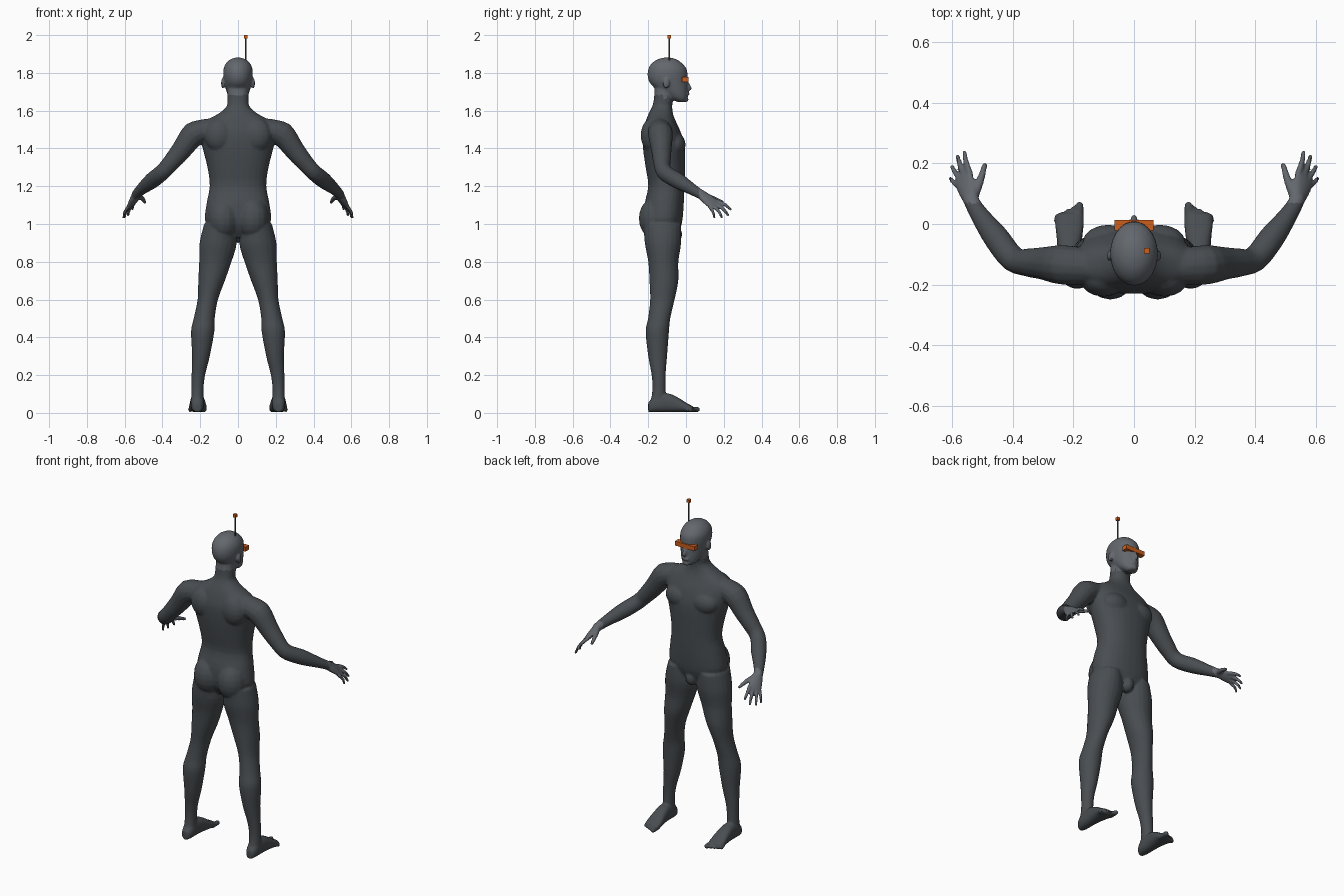
import bpy
import bmesh
from math import cos, sin, pi
from mathutils import Vector, Matrix

if "Cube" in bpy.data.objects:
    bpy.data.objects.remove(bpy.data.objects["Cube"], do_unlink=True)


def material(name, red, green, blue):
    mat = bpy.data.materials.new(name)
    mat.use_nodes = True
    colour = (red, green, blue, 1)
    mat.diffuse_color = colour
    mat.node_tree.nodes["Principled BSDF"].inputs["Base Color"].default_value = colour
    return mat


suit = material("dark grey suit", 0.066, 0.075, 0.083)
skin = material("mid grey skin", 0.125, 0.138, 0.155)
orange = material("orange", 0.6, 0.11, 0.012)


def spline(a, b, c, d, t):
    """Catmull-Rom interpolation between b and c."""
    return b + (c - a) * (t / 2) + (a - b * 2.5 + c * 2 - d / 2) * t * t \
        + ((b - c) * 1.5 + (d - a) / 2) * t ** 3


def loft(bm, rings, steps=3, sides=20, power=1.0):
    """Skin closed rings, each given as centre, half axis u, half axis v."""
    dense = []
    last = len(rings) - 1
    for i in range(last):
        around = [rings[max(i - 1, 0)], rings[i], rings[i + 1], rings[min(i + 2, last)]]
        for k in range(steps):
            dense.append([spline(*column, k / steps) for column in zip(*around)])
    dense.append(rings[last])

    def bulge(value):
        return abs(value) ** power * (1 if value > 0 else -1)

    loops = []
    for centre, u, v in dense:
        angles = [2 * pi * (j + 0.5) / sides for j in range(sides)]
        loops.append([bm.verts.new(centre + u * bulge(cos(a)) + v * bulge(sin(a)))
                      for a in angles])
    for low, high in zip(loops, loops[1:]):
        for j in range(sides):
            k = (j + 1) % sides
            bm.faces.new((low[j], low[k], high[k], high[j]))
    bm.faces.new(loops[0][::-1])
    bm.faces.new(loops[-1])


def flat_ring(x, y, z, rx, ry):
    return [Vector((x, y, z)), Vector((rx, 0, 0)), Vector((0, ry, 0))]


def profile(rows):
    """Central horizontal rings from height, half width, back and front."""
    return [flat_ring(0, (back + front) / 2, z, rx, (front - back) / 2)
            for z, rx, back, front in rows]


def ball(bm, centre, size):
    matrix = Matrix.Translation(centre) @ Matrix.Diagonal((*size, 1))
    bmesh.ops.create_uvsphere(bm, u_segments=16, v_segments=10, radius=1, matrix=matrix)


def tube(bm, points, radii, steps=3):
    """Round limb along a path, with rounded ends."""
    points = [Vector(p) for p in points]
    rings = []
    for i, (point, radius) in enumerate(zip(points, radii)):
        along = (points[min(i + 1, len(points) - 1)] - points[max(i - 1, 0)]).normalized()
        u = along.cross(Vector((0, 0, 1))).normalized()
        rings.append([point, u * radius, along.cross(u) * radius])
    loft(bm, rings, steps, 14)
    for end in (0, -1):
        ball(bm, points[end], [radii[end] * 0.98] * 3)


body = bmesh.new()

# Leg, from hip to heel
loft(body, [flat_ring(*row) for row in (
    (.10, -.125, 1.0, .08, .10), (.105, -.122, .9, .099, .097),
    (.12, -.12, .8, .086, .08), (.14, -.117, .7, .071, .077),
    (.16, -.125, .6, .054, .065), (.179, -.142, .5, .056, .059),
    (.187, -.152, .43, .062, .062), (.196, -.15, .3, .047, .05),
    (.21, -.145, .2, .036, .037), (.215, -.143, .12, .032, .035),
    (.215, -.15, .04, .034, .042))])

# Foot, lofted from heel to ball, then toes
foot = []
for y, x, rx, rz in ((-.2, .215, .02, .025), (-.17, .215, .034, .04),
                     (-.1, .215, .037, .05), (-.04, .213, .043, .038),
                     (.0, .213, .047, .025), (.035, .211, .043, .016)):
    foot.append([Vector((x, y, rz + .004)), Vector((rx, 0, 0)), Vector((0, 0, rz))])
loft(body, foot, power=0.8)
for i in range(5):
    thick = .014 if i == 0 else .0095
    x = .18 + .0185 * i
    tip = .06 - .009 * i
    tube(body, [(x, .01, .018), (x, tip - .02, .018), (x, tip, thick + .004)],
         [thick, thick, thick])

# Arm, from shoulder to wrist
tube(body, [(.15, -.14, 1.50), (.235, -.135, 1.475), (.30, -.13, 1.39), (.35, -.127, 1.33),
            (.40, -.115, 1.275), (.455, -.045, 1.23), (.51, .03, 1.185), (.54, .08, 1.155)],
     [.06, .066, .054, .047, .043, .043, .031, .025])

# Palm and fingers: knuckle, tip, thickness
fingers = [((.54, .162, 1.123), (.562, .245, 1.072), .0095),
           ((.557, .157, 1.109), (.585, .23, 1.04), .0097),
           ((.573, .145, 1.096), (.604, .195, 1.028), .0093),
           ((.585, .127, 1.087), (.609, .153, 1.027), .0083)]
across = (Vector(fingers[3][0]) - Vector(fingers[0][0])).normalized()
wrist = Vector((.535, .072, 1.162))
knuckles = Vector((.564, .15, 1.103))
normal = across.cross(knuckles - wrist).normalized()
loft(body, [[wrist.lerp(knuckles, t), across * wide, normal * thick]
            for t, wide, thick in ((0, .026, .022), (.5, .036, .019), (1, .041, .012))])
for knuckle, tip, thick in fingers:
    base, end = Vector(knuckle), Vector(tip)
    middle = base.lerp(end, 0.5) + Vector((.004, .004, .004))
    tube(body, [base, middle, end - (end - base).normalized() * thick],
         [thick * 1.1, thick, thick * 0.8])
tube(body, [(.53, .09, 1.152), (.507, .145, 1.135), (.493, .195, 1.115)],
     [.017, .013, .009])

# Buttock, chest muscle, shoulder blade, ear
ball(body, (.078, -.162, 1.03), (.085, .088, .11))
ball(body, (.085, -.06, 1.42), (.085, .058, .065))
ball(body, (.10, -.18, 1.47), (.08, .06, .09))
ball(body, (.081, -.105, 1.745), (.009, .018, .029))

# Mirror every sided part
copied = bmesh.ops.duplicate(body, geom=body.verts[:] + body.edges[:] + body.faces[:])
bmesh.ops.scale(body, vec=(-1, 1, 1),
                verts=[g for g in copied["geom"] if isinstance(g, bmesh.types.BMVert)])

# Torso and neck
loft(body, profile((
    (.93, .07, -.17, -.05), (1.0, .17, -.215, -.022), (1.1, .168, -.22, -.012),
    (1.2, .15, -.2, -.008), (1.3, .162, -.214, -.005), (1.4, .187, -.228, -.006),
    (1.48, .2, -.23, -.025), (1.54, .18, -.215, -.052), (1.58, .11, -.2, -.068),
    (1.62, .062, -.18, -.073), (1.66, .056, -.17, -.068), (1.73, .055, -.165, -.05))),
    sides=28, power=0.88)
ball(body, (0, -.06, .945), (.035, .04, .045))

# Head, nose, lips and chin
loft(body, profile((
    (1.646, .025, -.045, -.005), (1.665, .046, -.085, .006), (1.7, .061, -.14, .01),
    (1.74, .071, -.187, .009), (1.78, .078, -.203, .009), (1.82, .077, -.2, .004),
    (1.85, .064, -.182, -.02), (1.872, .04, -.15, -.05), (1.881, .012, -.115, -.085))),
    sides=24)
tube(body, [(0, .004, 1.755), (0, .012, 1.735), (0, .019, 1.718)], [.008, .01, .012])
ball(body, (0, .008, 1.688), (.024, .011, .009))
ball(body, (0, 0, 1.658), (.022, .013, .013))

bmesh.ops.recalc_face_normals(body, faces=body.faces[:])


def add_object(name, bm, mats):
    mesh = bpy.data.meshes.new(name)
    bm.to_mesh(mesh)
    bm.free()
    obj = bpy.data.objects.new(name, mesh)
    bpy.context.collection.objects.link(obj)
    for mat in mats:
        mesh.materials.append(mat)
    bpy.ops.object.select_all(action="DESELECT")
    obj.select_set(True)
    bpy.context.view_layer.objects.active = obj
    return obj


# Fuse the figure into one skin
figure = add_object("body", body, [suit, skin])
remesh = figure.modifiers.new("fuse", "REMESH")
remesh.mode = "VOXEL"
remesh.voxel_size = 0.006
soften = figure.modifiers.new("soften", "SMOOTH")
soften.factor = 0.5
soften.iterations = 4
reduce = figure.modifiers.new("reduce", "DECIMATE")
reduce.ratio = 0.25
for modifier in ("fuse", "soften", "reduce"):
    bpy.ops.object.modifier_apply(modifier=modifier)

# Bare head and hands, suit elsewhere
for face in figure.data.polygons:
    x, y, z = face.center
    is_head = abs(x) < 0.12 and z > 1.637 - 0.3 * y
    is_hand = abs(x) > 0.4 and y > 0.07
    face.material_index = 1 if is_head or is_hand else 0
bpy.ops.object.shade_smooth_by_angle(angle=0.6)


def add_box(name, centre, size, mat):
    bm = bmesh.new()
    bmesh.ops.create_cube(bm, size=1, matrix=Matrix.Translation(centre)
                          @ Matrix.Diagonal((*size, 1)))
    return add_object(name, bm, [mat])


# Visor and antenna
add_box("visor", (0, -.004, 1.766), (.13, .034, .026), orange)
add_box("antenna_tip", (.042, -.088, 1.991), (.018, .018, .018), orange)
rod = bmesh.new()
bmesh.ops.create_cone(rod, cap_ends=True, segments=8, radius1=.004, radius2=.004, depth=.125,
                      matrix=Matrix.Translation((.042, -.088, 1.922)))
add_object("antenna_rod", rod, [suit])
